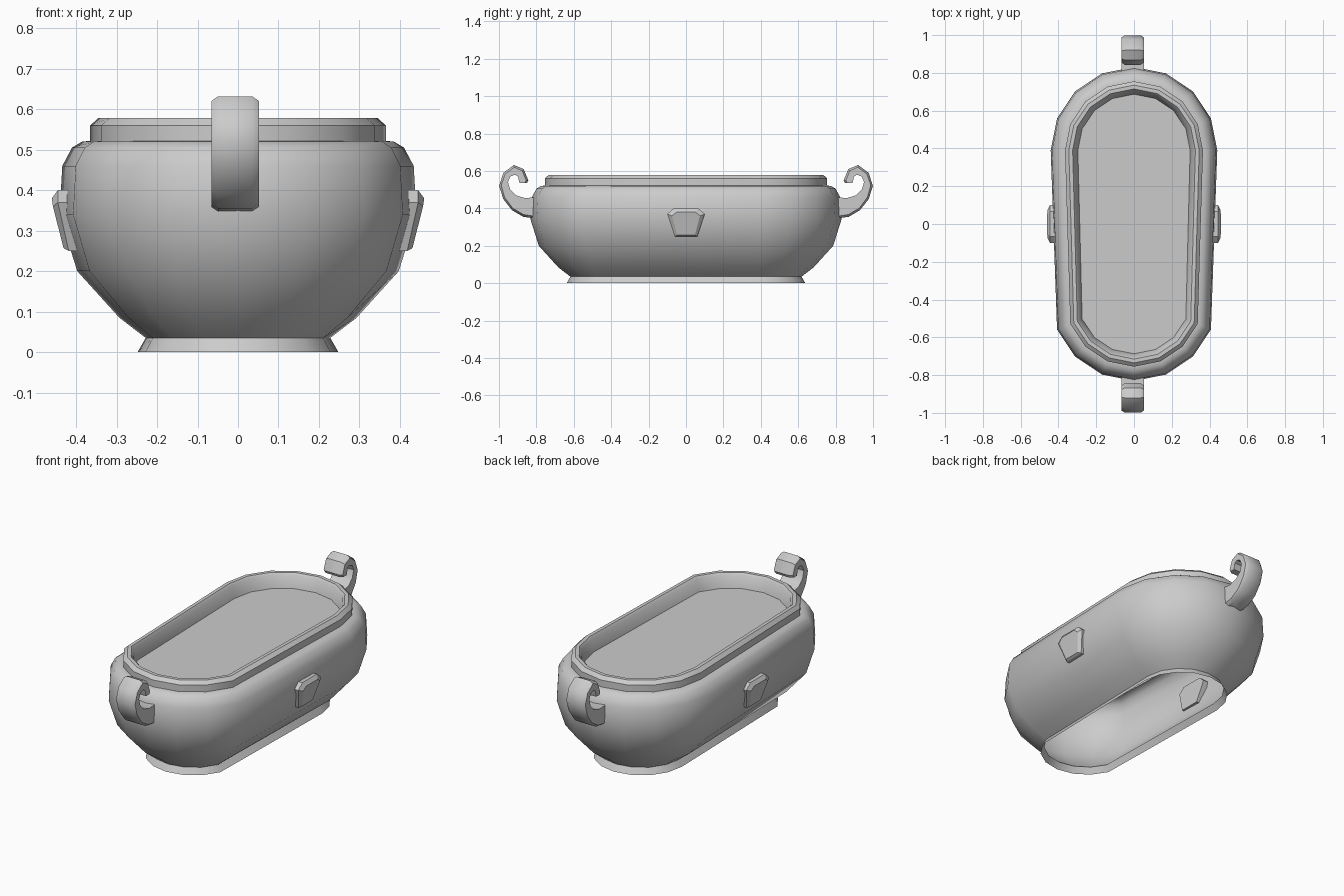
import bpy, bmesh, math

if "Cube" in bpy.data.objects:
    bpy.data.objects.remove(bpy.data.objects["Cube"])


def make(name, verts, faces, angle=35):
    me = bpy.data.meshes.new(name)
    me.from_pydata(verts, [], faces)
    bm = bmesh.new()
    bm.from_mesh(me)
    bmesh.ops.recalc_face_normals(bm, faces=bm.faces)
    bm.to_mesh(me)
    bm.free()
    ob = bpy.data.objects.new(name, me)
    bpy.context.collection.objects.link(ob)
    bpy.ops.object.select_all(action='DESELECT')
    bpy.context.view_layer.objects.active = ob
    ob.select_set(True)
    bpy.ops.object.shade_smooth_by_angle(angle=math.radians(angle))
    return ob


def loft(rings, cap_start=False, cap_end=False):
    n = len(rings[0])
    verts = [p for r in rings for p in r]
    faces = [(k * n + i, k * n + (i + 1) % n, (k + 1) * n + (i + 1) % n, (k + 1) * n + i)
             for k in range(len(rings) - 1) for i in range(n)]
    if cap_start:
        faces.append(tuple(range(n)))
    if cap_end:
        faces.append(tuple(range(len(verts) - n, len(verts))))
    return verts, faces


def oval(r, z, half=0.39):
    # stadium outline; the front end starts one step later than the back end
    back = [(r * math.cos(i * math.pi / 8), half + r * math.sin(i * math.pi / 8), z) for i in range(9)]
    front = [(r * math.cos(i * math.pi / 8), -half + r * math.sin(i * math.pi / 8), z) for i in range(9, 16)]
    return back + front


# bowl: rounded shell, stepped rim and recessed floor, open underneath
profile = [(0.228, 0.035), (0.293, 0.085), (0.397, 0.20), (0.441, 0.34), (0.434, 0.46),
           (0.41, 0.505), (0.385, 0.52), (0.365, 0.522), (0.365, 0.56), (0.345, 0.578),
           (0.325, 0.578), (0.314, 0.565), (0.297, 0.50)]
make("bowl", *loft([oval(r, z) for r, z in profile], cap_end=True))

# foot: flared band
make("foot", *loft([oval(0.248, 0), oval(0.228, 0.035)]))

# scroll handles at both ends, outer edge chamfered
outer = [(0.80, 0.345), (0.87, 0.355), (0.93, 0.39), (0.977, 0.45), (0.999, 0.52),
         (0.977, 0.59), (0.92, 0.632), (0.868, 0.61), (0.843, 0.55), (0.85, 0.535)]
inner = [(0.80, 0.46), (0.86, 0.455), (0.91, 0.47), (0.94, 0.50), (0.952, 0.54),
         (0.94, 0.57), (0.915, 0.58), (0.898, 0.57), (0.893, 0.545), (0.89, 0.535)]
for name, s in (("back_handle", 1), ("front_handle", -1)):
    rings = []
    for (oy, oz), (iy, iz) in zip(outer, inner):
        d = 0.012 / math.hypot(oy - iy, oz - iz)
        my, mz = oy + (iy - oy) * d, oz + (iz - oz) * d
        rings.append([(x - 0.007, s * y, z) for x, y, z in (
            (-0.042, oy, oz), (0.042, oy, oz), (0.059, my, mz),
            (0.059, iy, iz), (-0.059, iy, iz), (-0.059, my, mz))])
    make(name, *loft(rings, True, True))

# shield-shaped side bosses
base = [(0.40, -0.10, 0.37), (0.40, -0.065, 0.40), (0.40, 0.065, 0.40),
        (0.40, 0.10, 0.37), (0.385, 0.06, 0.25), (0.385, -0.06, 0.25)]
edge = [(0.445, -0.10, 0.37), (0.445, -0.065, 0.40), (0.445, 0.065, 0.40),
        (0.445, 0.10, 0.37), (0.418, 0.06, 0.25), (0.418, -0.06, 0.25)]
face = [(0.457, -0.075, 0.36), (0.46, -0.05, 0.38), (0.46, 0.05, 0.38),
        (0.457, 0.075, 0.36), (0.431, 0.047, 0.257), (0.431, -0.047, 0.257)]
for name, s in (("right_boss", 1), ("left_boss", -1)):
    make(name, *loft([[(s * x, y, z) for x, y, z in r] for r in (base, edge, face)], True, True), angle=20)
